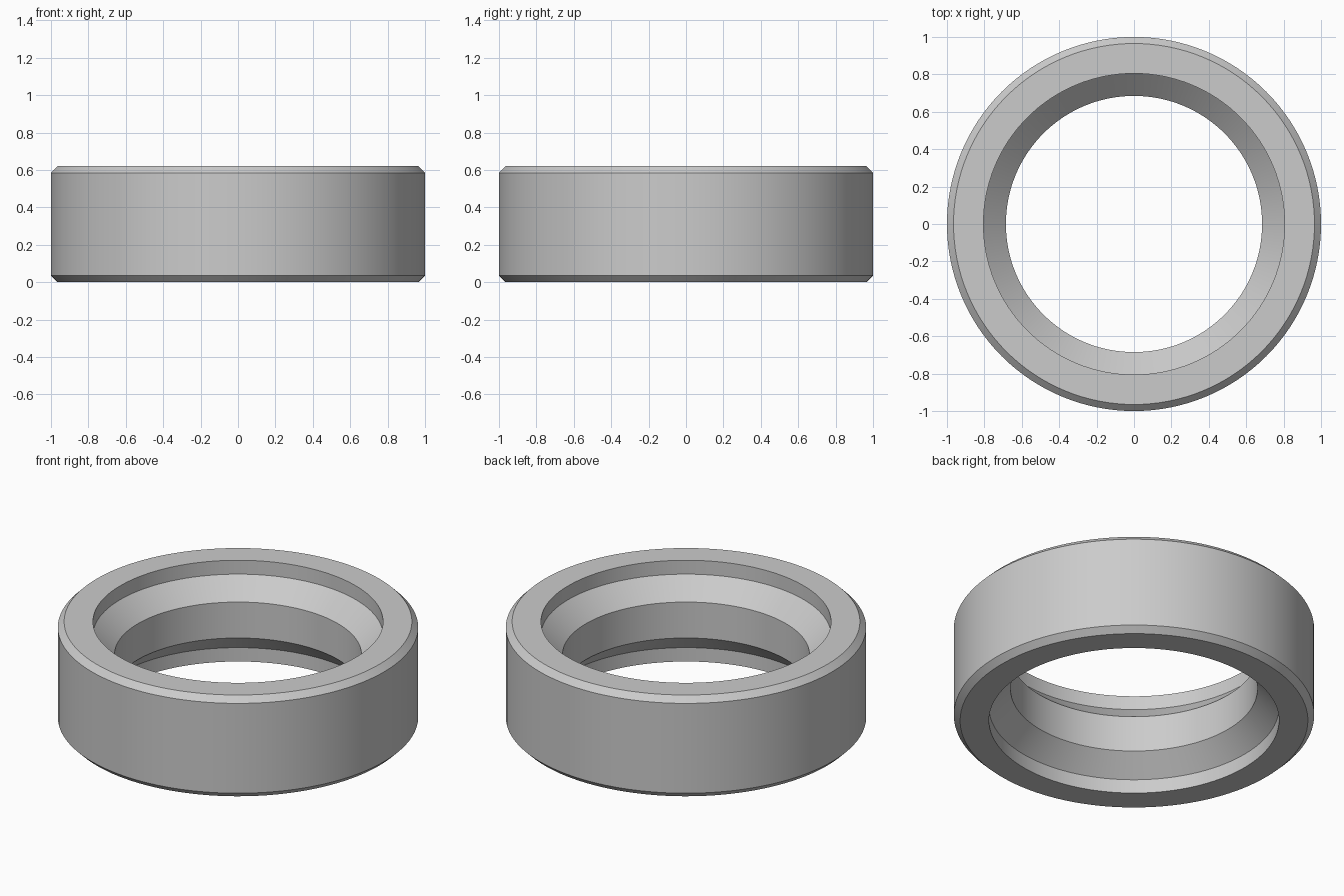
import bpy, bmesh, math
from mathutils import Vector

cube = bpy.data.objects.get("Cube")
if cube:
    bpy.data.objects.remove(cube, do_unlink=True)

HEIGHT = 0.62
SEGMENTS = 128

# Plain grey metal
grey = bpy.data.materials.new("grey_metal")
grey.use_nodes = True
colour = (0.6, 0.6, 0.6, 1)
grey.diffuse_color = colour
grey.node_tree.nodes["Principled BSDF"].inputs["Base Color"].default_value = colour

# Upper half of the section (radius, height): bore, seat cone, lip, rim, chamfer
upper = [(0.685, 0.42), (0.805, 0.535), (0.805, HEIGHT),
         (0.965, HEIGHT), (1.0, HEIGHT - 0.035)]
section = upper + [(r, HEIGHT - z) for r, z in reversed(upper)]

# Spin the closed section around the vertical axis
bm = bmesh.new()
verts = [bm.verts.new((r, 0, z)) for r, z in section]
edges = [bm.edges.new((verts[i - 1], verts[i])) for i in range(len(verts))]
bmesh.ops.spin(bm, geom=verts + edges, cent=Vector(), axis=(0, 0, 1),
               angle=math.tau, steps=SEGMENTS, use_duplicate=False)
bmesh.ops.remove_doubles(bm, verts=bm.verts, dist=0.0001)
bmesh.ops.recalc_face_normals(bm, faces=bm.faces)

mesh = bpy.data.meshes.new("ring")
bm.to_mesh(mesh)
bm.free()
mesh.materials.append(grey)
ring = bpy.data.objects.new("ring", mesh)
bpy.context.collection.objects.link(ring)

# Smooth round walls, crisp chamfer edges
bpy.ops.object.select_all(action="DESELECT")
ring.select_set(True)
bpy.context.view_layer.objects.active = ring
bpy.ops.object.shade_smooth_by_angle(angle=math.radians(30))
